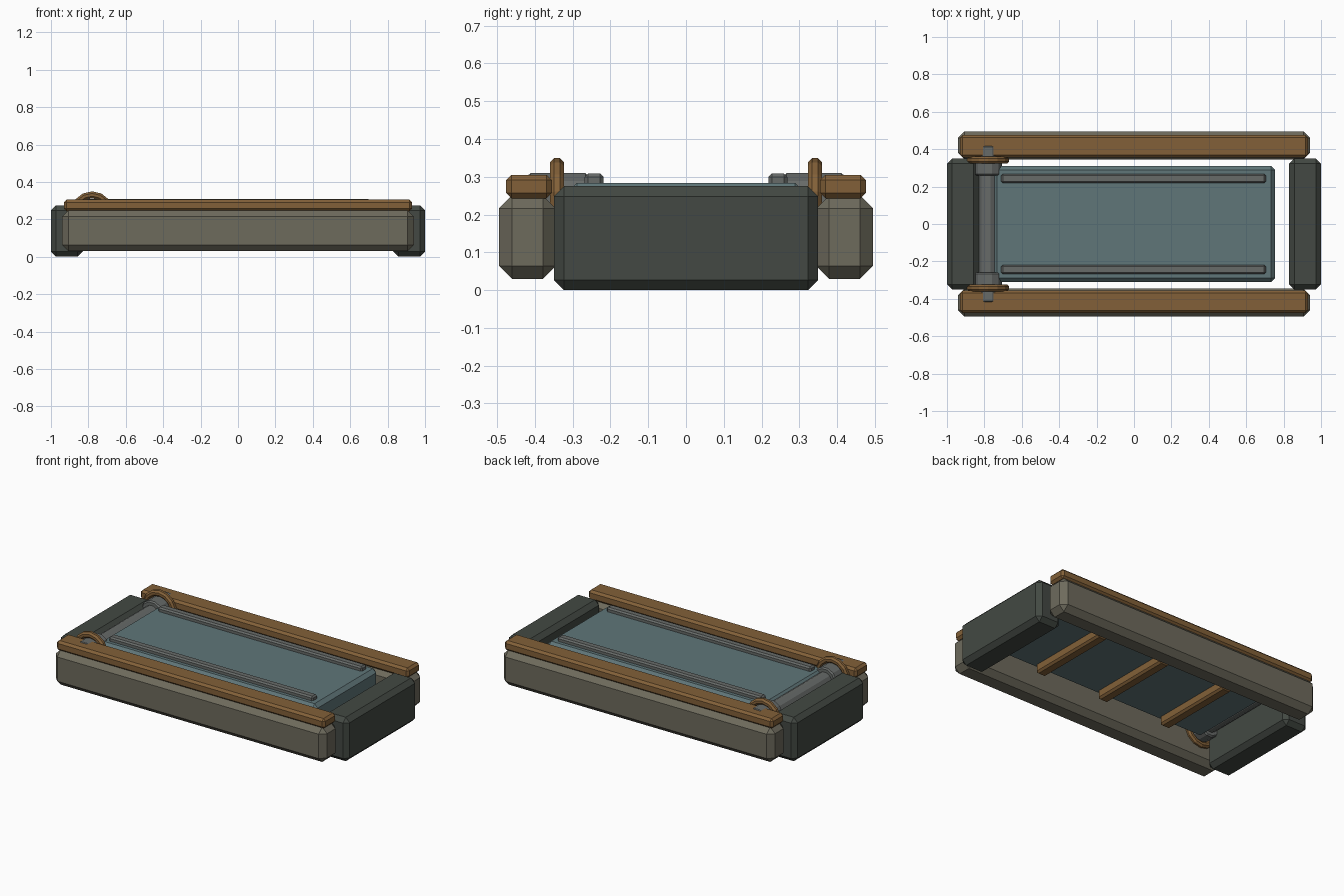
import bpy, bmesh, math

if "Cube" in bpy.data.objects:
    bpy.data.objects.remove(bpy.data.objects["Cube"])


def material(name, rgb):
    m = bpy.data.materials.new(name)
    m.diffuse_color = (*rgb, 1)
    m.use_nodes = True
    m.node_tree.nodes["Principled BSDF"].inputs["Base Color"].default_value = m.diffuse_color
    return m


OLIVE = material("olive_stone", (0.155, 0.145, 0.108))
DARK = material("dark_stone", (0.056, 0.066, 0.056))
WOOD = material("bronze", (0.225, 0.118, 0.04))
BLUE = material("blue_panel", (0.115, 0.18, 0.19))
GREY = material("steel", (0.135, 0.145, 0.14))


def finish(name, bm, mat):
    bmesh.ops.recalc_face_normals(bm, faces=bm.faces)
    me = bpy.data.meshes.new(name)
    bm.to_mesh(me)
    bm.free()
    me.materials.append(mat)
    ob = bpy.data.objects.new(name, me)
    bpy.context.collection.objects.link(ob)
    return ob


def box(name, x, y, z, bevel, mat):
    """Chamfered box from (min, max) ranges."""
    bm = bmesh.new()
    bmesh.ops.create_cube(bm, size=1)
    for v in bm.verts:
        v.co = [r[0] + (c + 0.5) * (r[1] - r[0]) for c, r in zip(v.co, (x, y, z))]
    bmesh.ops.bevel(bm, geom=bm.edges[:], offset=bevel, segments=1, affect='EDGES')
    return finish(name, bm, mat)


def lathe_y(name, x, z, profile, mat, sides, phase=0.0, closed=False):
    """Revolve (radius, y) points about an axis parallel to y."""
    bm = bmesh.new()
    rings = []
    for r, y in profile:
        angles = [2 * math.pi * (i + phase) / sides for i in range(sides)]
        rings.append([bm.verts.new((x + r * math.sin(a), y, z + r * math.cos(a)))
                      for a in angles])
    pairs = list(zip(rings, rings[1:]))
    if closed:
        pairs.append((rings[-1], rings[0]))
    for a, b in pairs:
        for i in range(sides):
            j = (i + 1) % sides
            bm.faces.new((a[i], a[j], b[j], b[i]))
    if not closed:
        bm.faces.new(rings[0])
        bm.faces.new(rings[-1])
    return finish(name, bm, mat)


HX, HZ = -0.78, 0.235  # hinge axis

# end blocks
for s, side in ((-1, "left"), (1, "right")):
    box(f"{side}_end_block", sorted((s * 0.83, s * 1.0)), (-0.35, 0.35),
        (0, 0.275), 0.027, DARK)

for s, side in ((-1, "front"), (1, "back")):
    # side rails and their caps
    box(f"{side}_rail", (-0.94, 0.94), sorted((s * 0.345, s * 0.495)),
        (0.03, 0.25), 0.034, OLIVE)
    box(f"{side}_rail_cap", (-0.93, 0.93), sorted((s * 0.355, s * 0.476)),
        (0.243, 0.305), 0.014, WOOD)
    # raised strips on the panel
    box(f"{side}_panel_strip", (-0.71, 0.705), sorted((s * 0.218, s * 0.268)),
        (0.27, 0.309), 0.009, GREY)
    # hinge knuckles and collars
    lathe_y(f"{side}_hinge_knuckle", HX, HZ,
            [(0.069, s * 0.258), (0.077, s * 0.266), (0.077, s * 0.412),
             (0.069, s * 0.42)], GREY, 12, phase=0.5)
    ring = [(0.096 + 0.02 * math.cos(a), s * 0.3415 + 0.02 * math.sin(a))
            for a in (math.pi / 8 + k * math.pi / 4 for k in range(8))]
    lathe_y(f"{side}_hinge_collar", HX, HZ, ring, WOOD, 14, closed=True)

# hatch panel with battens underneath
box("hatch_panel", (-0.755, 0.755), (-0.311, 0.311), (0.16, 0.283), 0.022, BLUE)
for i in range(3):
    x = (i - 1) * 0.46
    box(f"batten_{i + 1}", (x - 0.035, x + 0.035), (-0.28, 0.28),
        (0.105, 0.17), 0.012, WOOD)

# hinge axle
lathe_y("hinge_axle", HX, HZ, [(0.05, -0.3), (0.05, 0.3)], GREY, 12, phase=0.5)
